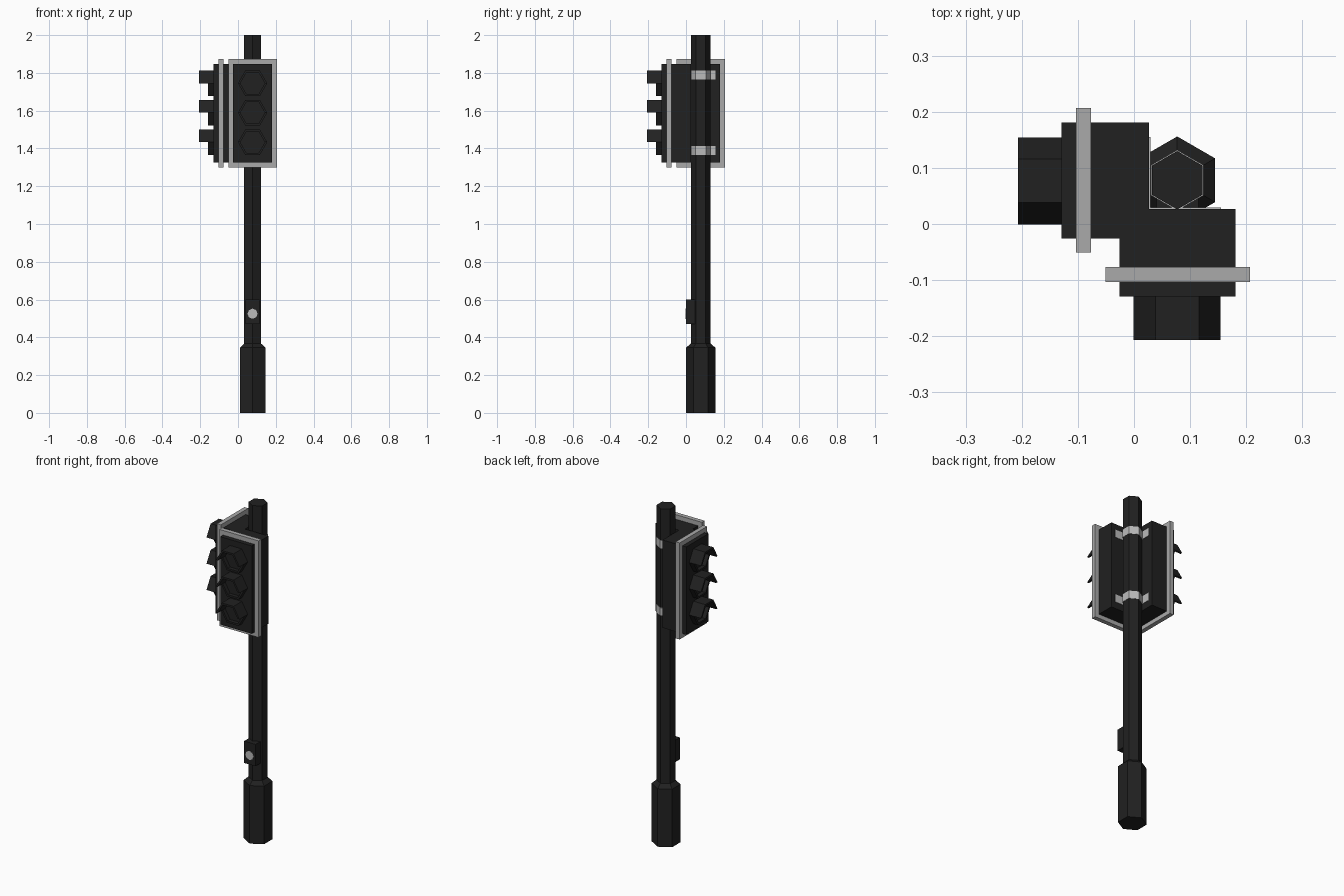
import bpy, bmesh, math
from mathutils import Matrix

if "Cube" in bpy.data.objects:
    bpy.data.objects.remove(bpy.data.objects["Cube"])


def mat(name, v):
    m = bpy.data.materials.new(name)
    m.diffuse_color = (v, v, v, 1)
    m.use_nodes = True
    m.node_tree.nodes["Principled BSDF"].inputs["Base Color"].default_value = m.diffuse_color
    return m


BLACK = mat("black paint", 0.015)
GREY = mat("light grey trim", 0.40)
STEEL = mat("pale steel", 0.50)
CX, CY = 0.077, 0.078                     # pole axis
# swapping x and y turns the front head into the left head
SWAP = Matrix(((0, 1, 0, 0), (1, 0, 0, 0), (0, 0, 1, 0), (0, 0, 0, 1)))


def make(name, verts, faces, material, swap=False):
    bm = bmesh.new()
    vs = [bm.verts.new(v) for v in verts]
    for f in faces:
        bm.faces.new([vs[i] for i in f])
    if swap:
        bm.transform(SWAP)
    bmesh.ops.recalc_face_normals(bm, faces=bm.faces[:])
    me = bpy.data.meshes.new(name)
    bm.to_mesh(me)
    bm.free()
    me.materials.append(material)
    ob = bpy.data.objects.new(name, me)
    bpy.context.collection.objects.link(ob)
    return ob


def box(name, x, y, z, material, swap=False):
    v = [(a, b, c) for a in x for b in y for c in z]
    f = [(0, 1, 3, 2), (4, 6, 7, 5), (0, 4, 5, 1), (2, 3, 7, 6), (0, 2, 6, 4), (1, 5, 7, 3)]
    return make(name, v, f, material, swap)


def loft(name, rings, material, swap=False):
    n = len(rings[0])
    v = [p for r in rings for p in r]
    f = [(k * n + i, k * n + (i + 1) % n, (k + 1) * n + (i + 1) % n, (k + 1) * n + i)
         for k in range(len(rings) - 1) for i in range(n)]
    f += [tuple(range(n))[::-1], tuple(range(len(v) - n, len(v)))]
    return make(name, v, f, material, swap)


def ring_z(r, z):                          # hexagon around the pole axis
    return [(CX + r * math.cos(math.radians(30 + 60 * i)),
             CY + r * math.sin(math.radians(30 + 60 * i)), z) for i in range(6)]


def ring_y(r, y, zc, n=6):                 # polygon facing the front
    return [(CX + r * math.cos(math.tau * i / n), y,
             zc + r * math.sin(math.tau * i / n)) for i in range(n)]


# pole with thicker base
loft("pole", [ring_z(0.078, 0), ring_z(0.078, 0.345), ring_z(0.052, 0.367),
              ring_z(0.052, 2.0)], BLACK)

# crossing push button
box("button_box", (0.04, 0.115), (0.0, 0.06), (0.47, 0.60), BLACK)
loft("push_button", [ring_y(0.027, 0.002, 0.525, 8), ring_y(0.027, -0.002, 0.525, 8)], STEEL)

# straps around the pole
for z in (1.365, 1.765):
    loft("pole_strap", [ring_z(0.054, z), ring_z(0.054, z + 0.047)], STEEL)


def visor_wall(i, zc, swap):
    # one side of the hexagonal hood: upper three long, lower three short
    y0, y1 = -0.125, (-0.207 if i < 3 else -0.160)
    j = (i + 1) % 6
    rings = []
    for y in (y0, y1):
        o, n = ring_y(0.0775, y, zc), ring_y(0.065, y, zc)
        rings.append([o[i], o[j], n[j], n[i]])
    loft("visor_wall", rings, BLACK, swap)


# two signal heads
for swap, side in ((False, "front"), (True, "left")):
    box(side + "_head", (-0.026, 0.181), (-0.129, 0.027), (1.325, 1.847), BLACK, swap)
    box(side + "_backplate", (-0.051, 0.207), (-0.103, -0.077), (1.30, 1.874), GREY, swap)
    for zc in (1.433, 1.589, 1.745):
        loft("lens", [ring_y(0.066, -0.125, zc), ring_y(0.066, -0.137, zc)], BLACK, swap)
        for i in range(6):
            visor_wall(i, zc, swap)
    for z in (1.365, 1.765):
        box(side + "_strap_plate", (0.027, 0.155), (0.025, 0.029), (z, z + 0.047), STEEL, swap)
